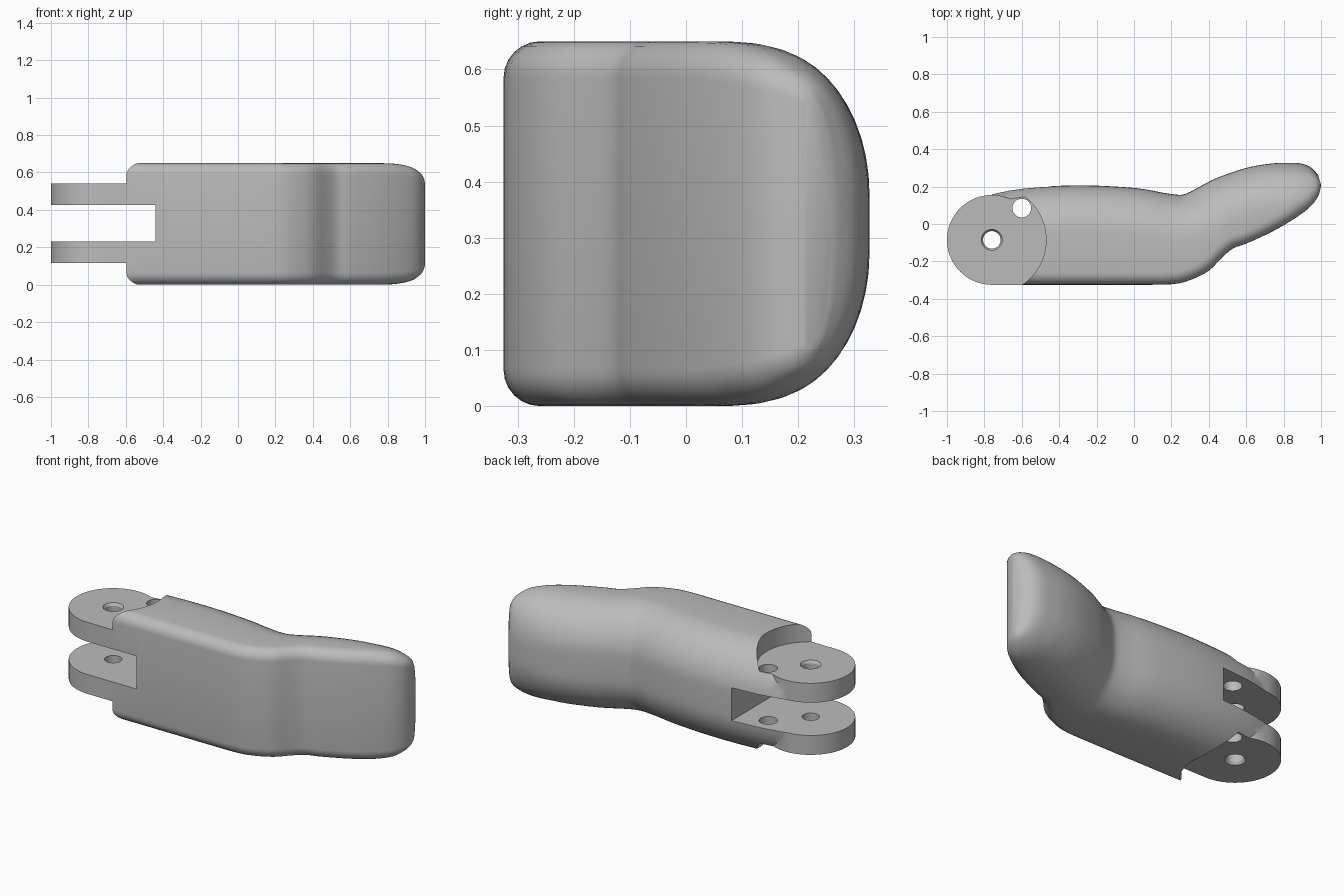
import bpy
import bmesh
from math import sin, cos, pi

if "Cube" in bpy.data.objects:
    bpy.data.objects.remove(bpy.data.objects["Cube"])

HEIGHT = 0.65
MIDDLE = HEIGHT / 2
PIVOT = (-0.76, -0.085)

grey = bpy.data.materials.new("plain grey")
grey.use_nodes = True
grey.diffuse_color = (0.5, 0.5, 0.5, 1)
grey.node_tree.nodes["Principled BSDF"].inputs["Base Color"].default_value = grey.diffuse_color


def make_object(name, bm):
    bmesh.ops.recalc_face_normals(bm, faces=bm.faces)
    mesh = bpy.data.meshes.new(name)
    bm.to_mesh(mesh)
    bm.free()
    mesh.materials.append(grey)
    obj = bpy.data.objects.new(name, mesh)
    bpy.context.collection.objects.link(obj)
    return obj


def cylinder(name, centre, low, high, radius, top_radius=None, sides=64):
    bm = bmesh.new()
    bmesh.ops.create_cone(bm, cap_ends=True, segments=sides, radius1=radius,
                          radius2=top_radius or radius, depth=high - low)
    bmesh.ops.translate(bm, verts=bm.verts, vec=(*centre, (low + high) / 2))
    return make_object(name, bm)


def box(name, low, high):
    bm = bmesh.new()
    bmesh.ops.create_cube(bm, size=1)
    bmesh.ops.scale(bm, verts=bm.verts, vec=[b - a for a, b in zip(low, high)])
    bmesh.ops.translate(bm, verts=bm.verts, vec=[(a + b) / 2 for a, b in zip(low, high)])
    return make_object(name, bm)


def combine(target, tool, operation):
    tool.hide_render = True
    mod = target.modifiers.new(tool.name, "BOOLEAN")
    mod.object = tool
    mod.operation = operation
    mod.solver = "EXACT"
    bpy.context.view_layer.objects.active = target
    bpy.ops.object.modifier_apply(modifier=mod.name)
    bpy.data.objects.remove(tool)


def smooth_stations(points, steps=3):
    """Catmull-Rom curve through all the stations."""
    padded = [points[0], *points, points[-1]]
    result = []
    for a, b, c, d in zip(padded, padded[1:], padded[2:], padded[3:]):
        for i in range(steps):
            t = i / steps
            result.append([
                q + t * (r - p) / 2 + t * t * (2 * p - 5 * q + 4 * r - s) / 2
                + t ** 3 * (3 * q - p - 3 * r + s) / 2
                for p, q, r, s in zip(a, b, c, d)])
    return result + [list(points[-1])]


def section(front_x, front_y, back_x, back_y, drop):
    """D-shaped slice: tight rounding in front, wide rounding at the back."""
    dx, dy = back_x - front_x, back_y - front_y
    width = (dx * dx + dy * dy) ** 0.5
    half = MIDDLE - max(drop, 0)
    tight = min(0.065, width * 0.22)
    wide = min(0.25, width * 0.75)
    wide_height = min(0.26, half * 0.85)
    upper = []
    for i in range(7):
        a = i / 6 * pi / 2
        upper.append((tight * (1 - cos(a)), half - tight * (1 - sin(a))))
    for i in range(13):
        a = i / 12 * pi / 2
        upper.append((width - wide * (1 - sin(a)), half - wide_height * (1 - cos(a))))
    outline = upper + [(d, -z) for d, z in reversed(upper)]
    return [(front_x + dx * d / width, front_y + dy * d / width, MIDDLE + z)
            for d, z in outline]


# Bent body: front point, back point and lowering of the top at each station
stations = [
    (-0.76, -0.325, -0.76, 0.16, 0),
    (-0.6, -0.325, -0.6, 0.19, 0),
    (-0.3, -0.325, -0.3, 0.207, 0),
    (0, -0.325, 0, 0.193, 0),
    (0.2, -0.322, 0.15, 0.168, 0),
    (0.3, -0.3, 0.22, 0.158, 0),
    (0.4, -0.25, 0.26, 0.157, 0),
    (0.47, -0.18, 0.3, 0.172, 0),
    (0.53, -0.13, 0.37, 0.21, 0),
    (0.6, -0.105, 0.45, 0.249, 0),
    (0.74, -0.04, 0.6, 0.3, 0),
    (0.86, 0.03, 0.73, 0.323, 0.003),
    (0.94, 0.09, 0.83, 0.327, 0.018),
    (0.98, 0.14, 0.9, 0.322, 0.045),
    (0.995, 0.18, 0.95, 0.3, 0.07),
    (1, 0.21, 0.985, 0.26, 0.1),
]
bm = bmesh.new()
rings = [[bm.verts.new(p) for p in section(*s)] for s in smooth_stations(stations)]
for ring, following in zip(rings, rings[1:]):
    for i in range(len(ring)):
        j = (i + 1) % len(ring)
        bm.faces.new((ring[i], ring[j], following[j], following[i]))
bm.faces.new(rings[0])
bm.faces.new(rings[-1])
body = make_object("finger_segment", bm)

# Round hinge end, relieved above and below, then split into two lugs
combine(body, cylinder("upper_relief", PIVOT, 0.54, 0.8, 0.29), "DIFFERENCE")
combine(body, cylinder("lower_relief", PIVOT, -0.15, 0.115, 0.29), "DIFFERENCE")
combine(body, cylinder("hinge_disc", PIVOT, 0.115, 0.54, 0.24), "UNION")
combine(body, box("hinge_slot", (-1.2, -0.6, 0.23), (-0.44, 0.6, 0.425)), "DIFFERENCE")

# Pivot hole with chamfered rims, and the cord hole
combine(body, cylinder("pivot_hole", PIVOT, -0.1, 0.8, 0.047, sides=32), "DIFFERENCE")
combine(body, cylinder("upper_rim", PIVOT, 0.525, 0.541, 0.047, 0.057, 32), "DIFFERENCE")
combine(body, cylinder("lower_rim", PIVOT, 0.114, 0.13, 0.057, 0.047, 32), "DIFFERENCE")
combine(body, cylinder("cord_hole", (-0.6, 0.085), -0.1, 0.8, 0.05, sides=32), "DIFFERENCE")

bpy.ops.object.select_all(action="DESELECT")
body.select_set(True)
bpy.context.view_layer.objects.active = body
bpy.ops.object.shade_smooth_by_angle(angle=pi / 6)
